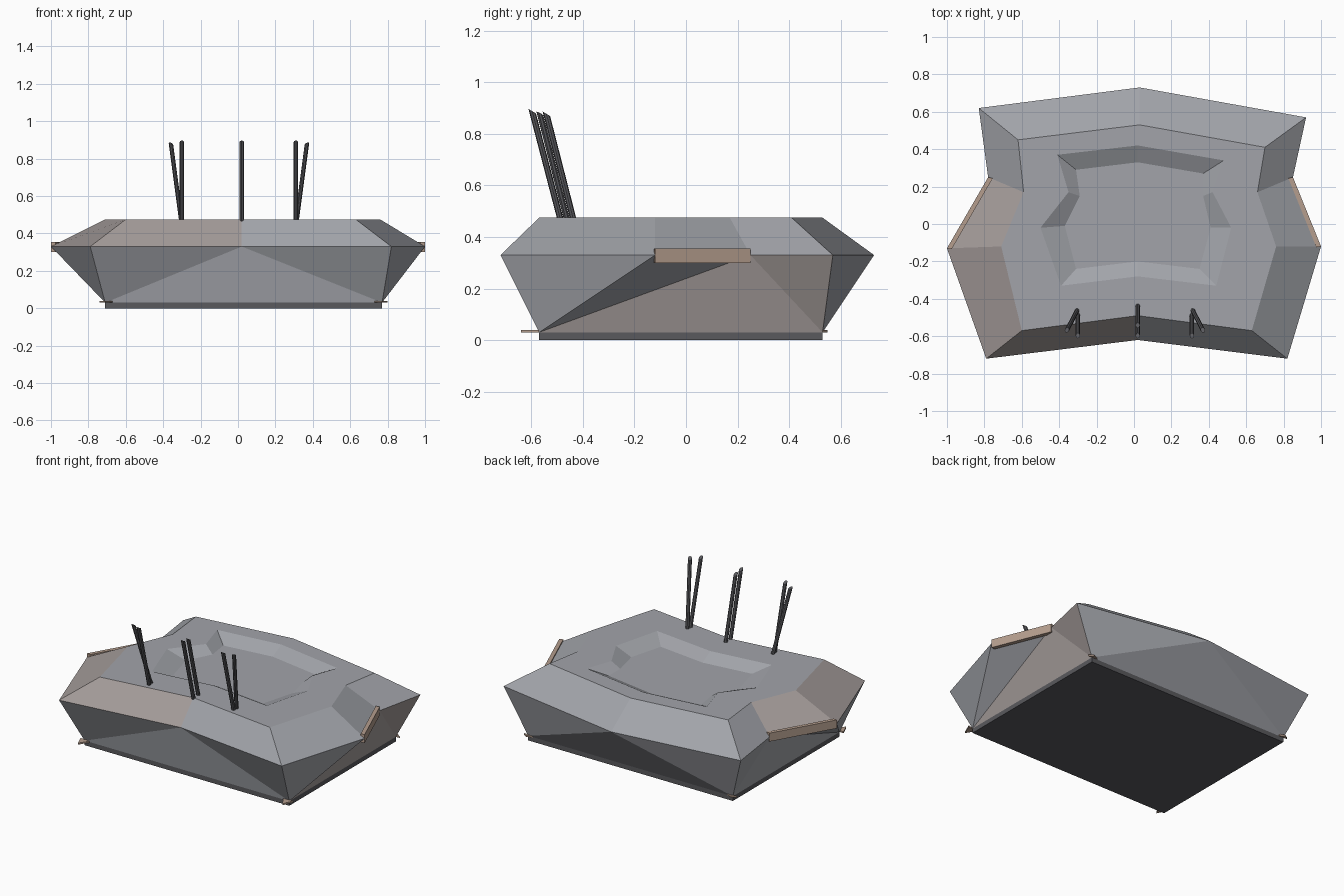
import bpy, bmesh
from mathutils import Vector

if "Cube" in bpy.data.objects:
    bpy.data.objects.remove(bpy.data.objects["Cube"])


def material(name, color):
    m = bpy.data.materials.new(name)
    m.diffuse_color = (*color, 1)
    m.use_nodes = True
    m.node_tree.nodes["Principled BSDF"].inputs["Base Color"].default_value = m.diffuse_color
    return m


stone = material("stone_grey", (0.36, 0.37, 0.40))
tinted = material("tinted_stone", (0.37, 0.33, 0.32))
tan = material("tan_trim", (0.46, 0.34, 0.27))
dark = material("dark_metal", (0.10, 0.10, 0.11))


def finish(name, bm, *mats):
    bmesh.ops.recalc_face_normals(bm, faces=bm.faces)
    me = bpy.data.meshes.new(name)
    bm.to_mesh(me)
    bm.free()
    for m in mats:
        me.materials.append(m)
    ob = bpy.data.objects.new(name, me)
    bpy.context.collection.objects.link(ob)
    return ob


def prism(name, corners, z0, z1, mat):
    bm = bmesh.new()
    face = bm.faces.new([bm.verts.new((x, y, z0)) for x, y in corners])
    ext = bmesh.ops.extrude_face_region(bm, geom=[face])["geom"]
    bmesh.ops.translate(bm, verts=[v for v in ext if isinstance(v, bmesh.types.BMVert)],
                        vec=(0, 0, z1 - z0))
    return finish(name, bm, mat)


# Outlines, counter-clockwise from front left: corner, front mid, corner, side, notch, ...
BASE = [(-0.71, -0.57), (0.77, -0.57), (0.77, 0.53), (-0.71, 0.53)]
WIDE = [(-0.79, -0.72), (0.02, -0.62), (0.82, -0.72), (1.0, -0.12), (0.85, 0.25),
        (0.92, 0.57), (0.03, 0.73), (-0.83, 0.62), (-0.78, 0.25), (-1.0, -0.13)]
TOP = [(-0.60, -0.57), (0.02, -0.49), (0.63, -0.57), (0.76, -0.12), (0.66, 0.17),
       (0.70, 0.41), (0.03, 0.53), (-0.62, 0.45), (-0.59, 0.17), (-0.71, -0.12)]
RIM = [(-0.39, -0.33), (0.02, -0.28), (0.44, -0.33), (0.52, -0.02), (0.42, 0.17),
       (0.48, 0.34), (0.02, 0.42), (-0.41, 0.37), (-0.35, 0.17), (-0.50, -0.02)]
FLOOR = [(-0.31, -0.24), (0.02, -0.20), (0.35, -0.24), (0.41, -0.02), (0.37, 0.15),
         (0.37, 0.27), (0.02, 0.33), (-0.31, 0.29), (-0.29, 0.15), (-0.37, -0.01)]

# Faceted body with sunken top
bm = bmesh.new()
base, wide, top, rim, floor = [
    [bm.verts.new((x, y, z)) for x, y in pts]
    for pts, z in ((BASE, 0.03), (WIDE, 0.33), (TOP, 0.475), (RIM, 0.475), (FLOOR, 0.43))]
for lower, upper in ((wide, top), (top, rim), (rim, floor)):
    for i in range(10):
        j = (i + 1) % 10
        f = bm.faces.new((lower[i], lower[j], upper[j], upper[i]))
        if lower is wide and i in (0, 8, 9):
            f.material_index = 1
bm.faces.new(floor)
bm.faces.new(base[::-1])
# lower facets fan from the four base corners
owner = [0, 0, 1, 1, 1, 2, 2, 3, 3, 0]
for i in range(10):
    j = (i + 1) % 10
    a, b = owner[i], owner[j]
    if i == 8:          # left notch meets the front corner
        a = 3
    if a == b:
        bm.faces.new((base[a], wide[j], wide[i]))
    else:
        faces = [bm.faces.new((base[a], base[b], wide[i])),
                 bm.faces.new((base[b], wide[j], wide[i]))]
        if i == 4:
            for f in faces:
                f.material_index = 1
finish("body", bm, stone, tinted)

# Base plate and small pointed corner tabs
prism("base_plate", BASE, 0, 0.03, dark)
for k, (x, y) in enumerate(BASE):
    sx, sy = (1 if x > 0 else -1), (1 if y > 0 else -1)
    reach = 0.07 if sy < 0 else 0.02
    prism(f"corner_tab_{k}", [(x - sx * 0.04, y + sy * reach * 0.1), (x + sx * 0.03, y),
                              (x, y + sy * reach)], 0.03, 0.04, tan)

# Trim bars along the side notches
for name, a, b in (("trim_bar_right", WIDE[3], WIDE[4]), ("trim_bar_left", WIDE[9], WIDE[8])):
    a, b = Vector(a), Vector(b)
    inward = Vector((-0.025 if a.x > 0 else 0.025, -0.005))
    prism(name, [a, b, b + inward, a + inward], 0.30, 0.355, tan)


def rod(name, p0, p1, r=0.012):
    p0, p1 = Vector(p0), Vector(p1)
    d = p1 - p0
    bm = bmesh.new()
    bmesh.ops.create_cone(bm, cap_ends=True, segments=8, radius1=r, radius2=r, depth=d.length)
    for v in bm.verts:  # slanted tip
        if v.co.z > 0:
            v.co.z -= 0.012 + v.co.y
    ob = finish(name, bm, dark)
    ob.location = (p0 + p1) / 2
    ob.rotation_mode = 'QUATERNION'
    ob.rotation_quaternion = d.to_track_quat('Z', 'Y')


# Three pairs of leaning rods; outer pairs splay outwards
for name, x, lean in (("left", -0.30, -0.06), ("middle", 0.02, 0), ("right", 0.31, 0.06)):
    y = -0.43 if lean == 0 else -0.455
    rod(f"rod_{name}_front", (x, -0.48, 0.44), (x, -0.60, 0.90))
    rod(f"rod_{name}_back", (x, y, 0.44), (x + lean, y - 0.115, 0.89))
